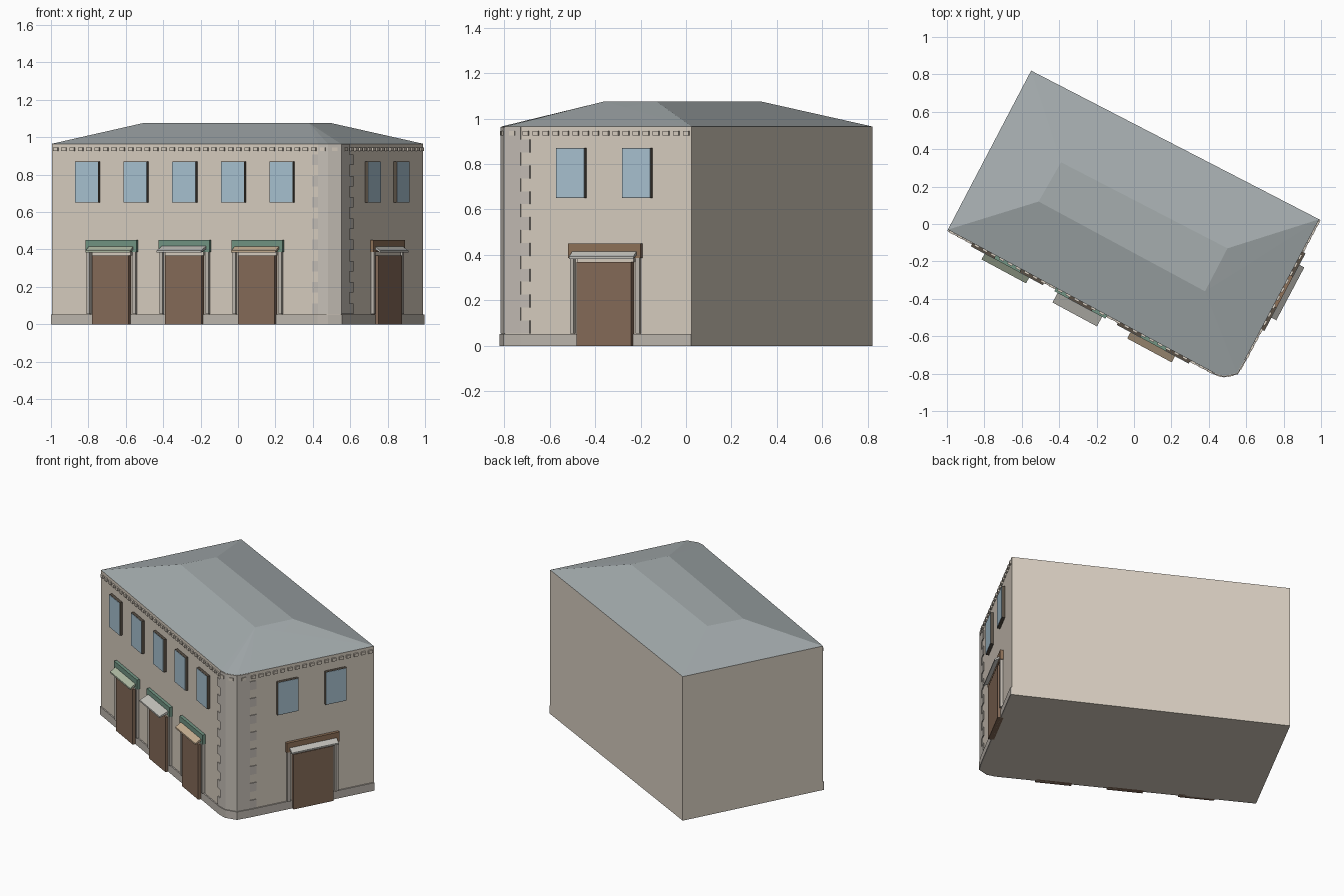
import bpy, bmesh
from mathutils import Vector, Matrix

if "Cube" in bpy.data.objects:
    bpy.data.objects.remove(bpy.data.objects["Cube"])


def mat(name, r, g, b):
    m = bpy.data.materials.new(name)
    m.diffuse_color = (r, g, b, 1)
    m.use_nodes = True
    m.node_tree.nodes["Principled BSDF"].inputs["Base Color"].default_value = m.diffuse_color
    return m


WALL = mat("plaster", .69, .62, .53)
ROOF = mat("slate", .38, .42, .43)
STONE = mat("stone", .52, .48, .43)
QUOIN = mat("quoin_stone", .56, .52, .47)
GLASS = mat("glass", .40, .55, .65)
WOOD = mat("door_wood", .24, .15, .10)
DARK = mat("dark_frame", .10, .08, .06)
GREEN = mat("green_paint", .17, .30, .23)
BROWN = mat("brown_paint", .28, .17, .10)
SAGE = mat("sage_awning", .42, .48, .36)
GREY = mat("grey_awning", .55, .54, .50)
TAN = mat("tan_awning", .55, .42, .28)


def mesh(name, verts, faces, material):
    bm = bmesh.new()
    vs = [bm.verts.new(v) for v in verts]
    for f in faces:
        bm.faces.new([vs[i] for i in f])
    bmesh.ops.recalc_face_normals(bm, faces=bm.faces)
    me = bpy.data.meshes.new(name)
    bm.to_mesh(me)
    bm.free()
    me.materials.append(material)
    ob = bpy.data.objects.new(name, me)
    bpy.context.collection.objects.link(ob)
    return ob


def prism(name, a, b, material):
    """Closed solid between two matching outlines."""
    n = len(a)
    faces = [list(range(n))[::-1], list(range(n, 2 * n))]
    faces += [[i, (i + 1) % n, n + (i + 1) % n, n + i] for i in range(n)]
    return mesh(name, list(a) + list(b), faces, material)


class Facade:
    """Wall coordinates: s along the wall, d outwards, z up."""
    def __init__(self, start, end):
        self.o = Vector((*start, 0))
        self.u = (Vector((*end, 0)) - self.o).normalized()
        self.n = Vector((self.u.y, -self.u.x, 0))
        self.length = (Vector((*end, 0)) - self.o).length

    def at(self, s, d, z):
        return self.o + self.u * s + self.n * d + Vector((0, 0, z))

    def profile(self, name, s, w, dz, material):
        ends = [[self.at(t, d, z) for d, z in dz] for t in (s - w / 2, s + w / 2)]
        return prism(name, ends[0], ends[1], material)

    def box(self, name, s, w, d0, d1, z0, z1, material):
        return self.profile(name, s, w, [(d0, z0), (d1, z0), (d1, z1), (d0, z1)], material)


def band(name, pts, off, z0, z1, material):
    """Thin strip following a path of wall points."""
    p = [Vector(q) for q in pts]
    outer = []
    for i, q in enumerate(p):
        t = (p[min(i + 1, len(p) - 1)] - p[max(i - 1, 0)]).normalized()
        outer.append(q + Vector((t.y, -t.x)) * off)
    ring = p + outer[::-1]
    return prism(name, [(v.x, v.y, z0) for v in ring], [(v.x, v.y, z1) for v in ring], material)


# Building shell: tilted rectangle with one rounded street corner
A, B, C = (-.995, -.03), (-.55, .82), (.99, .025)
corner = [(.43, -.797), (.48, -.812), (.55, -.797), (.593, -.725)]
outline = [A] + corner + [C, B]
EAVE, TOP = .965, 1.075
prism("walls", [(x, y, 0) for x, y in outline], [(x, y, EAVE) for x, y in outline], WALL)

# Low hipped roof with a flat top
top = [(-.51, .12, TOP), (-.39, .33, TOP), (.50, -.13, TOP), (.38, -.36, TOP), (.525, -.27, 1.05)]
mesh("roof", [(x, y, EAVE) for x, y in outline] + top,
     [[0, 1, 10, 7], [1, 2, 10], [2, 3, 10], [3, 4, 10], [4, 5, 11, 10], [5, 9, 11],
      [11, 9, 10], [5, 6, 8, 9], [6, 0, 7, 8], [7, 10, 9, 8], [0, 1, 2, 3, 4, 5, 6]], ROOF)

front = Facade(A, corner[0])
side = Facade(corner[-1], C)

# Plinth around the street sides
band("plinth", [A] + corner + [C], .008, 0, .053, STONE)

# Alternating corner stones
wide = [front.at(front.length - .035, 0, 0).xy] + corner + [side.at(.045, 0, 0).xy]
H = .0568
for k in range(16):
    path = wide if k % 2 == 0 else corner
    band(f"quoin_{k}", path, .005, .055 + k * H, .055 + (k + 1) * H, QUOIN)

# Dentil row below the eaves
turn = [Facade(corner[i], corner[i + 1]) for i in range(3)]
for label, f, n in [("front", front, 32), ("side", side, 17)] + [(f"turn{i}", t, 1) for i, t in enumerate(turn)]:
    for i in range(n):
        f.box(f"dentil_{label}_{i}", (i + .5) * f.length / n, .028, -.005, .010, .925, .945, WALL)


def window(f, name, s):
    f.box(name + "_frame", s, .142, -.01, .019, .65, .87, DARK)
    f.box(name + "_pane", s, .140, .015, .021, .652, .868, GLASS)


def door(f, name, s, w, paint, awning, depth):
    full = w + .088
    f.box(name + "_leaf", s, w, -.01, .026, 0, .368, WOOD)
    f.box(name + "_head", s, w + .01, -.01, .012, .368, .385, WALL)
    for sign in (-1, 1):
        f.box(f"{name}_pilaster_{sign}", s + sign * (full / 2 - .016), .018, -.01, .018, .055, .388, STONE)
    f.box(name + "_lintel", s, full, -.01, .020, .386, .45, paint)
    f.profile(name + "_awning", s, full - .04,
              [(.01, .405), (depth, .383), (depth, .393), (.01, .422)], awning)


def front_s(x):
    return (x - A[0]) / front.u.x


def side_s(y):
    return (y - corner[-1][1]) / side.u.y


for i in range(5):
    window(front, f"front_window_{i}", front_s(-.80 + .26 * i))
for i, y in enumerate((-.50, -.21)):
    window(side, f"side_window_{i}", side_s(y))
for i, (a, d) in enumerate([(SAGE, .055), (GREY, .078), (TAN, .058)]):
    door(front, f"front_door_{i}", front_s(-.67 + .39 * i), .222, GREEN, a, d)
door(side, "side_door", side_s(-.35), .272, BROWN, GREY, .05)
